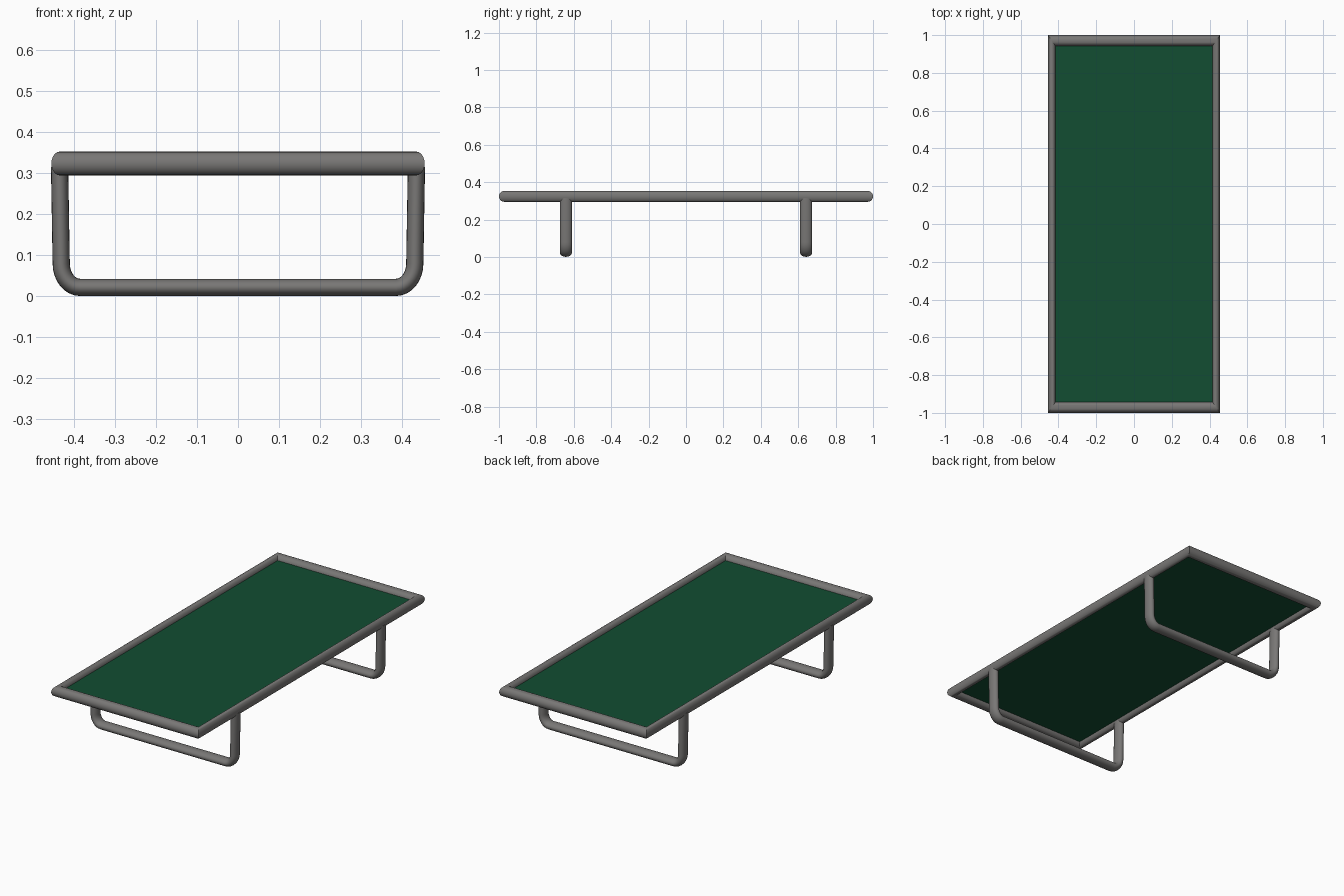
import bpy, bmesh, math
from mathutils import Vector

if "Cube" in bpy.data.objects:
    bpy.data.objects.remove(bpy.data.objects["Cube"])

SIDES = 20


def material(name, rgb):
    m = bpy.data.materials.new(name)
    m.diffuse_color = (*rgb, 1)
    m.use_nodes = True
    m.node_tree.nodes["Principled BSDF"].inputs["Base Color"].default_value = m.diffuse_color
    return m


metal = material("worn grey metal", (0.19, 0.185, 0.18))
cloth = material("dark green canvas", (0.006, 0.075, 0.032))


def tube(name, rings, closed):
    """Skin a list of cross-section rings into a smooth tube."""
    bm = bmesh.new()
    vr = [[bm.verts.new(p) for p in ring] for ring in rings]
    n = len(vr)
    for i in range(n if closed else n - 1):
        a, b = vr[i], vr[(i + 1) % n]
        for j in range(SIDES):
            k = (j + 1) % SIDES
            bm.faces.new((a[j], a[k], b[k], b[j]))
    if not closed:
        bm.faces.new(vr[0])
        bm.faces.new(vr[-1])
    bmesh.ops.recalc_face_normals(bm, faces=bm.faces)
    mesh = bpy.data.meshes.new(name)
    bm.to_mesh(mesh)
    bm.free()
    mesh.materials.append(metal)
    ob = bpy.data.objects.new(name, mesh)
    bpy.context.collection.objects.link(ob)
    bpy.ops.object.select_all(action='DESELECT')
    ob.select_set(True)
    bpy.context.view_layer.objects.active = ob
    bpy.ops.object.shade_smooth_by_angle(angle=math.radians(40))
    return ob


angles = [2 * math.pi * j / SIDES for j in range(SIDES)]

# Rectangular bed frame with mitred corners
corners = [(1, 1), (-1, 1), (-1, -1), (1, -1)]
tube("bed_frame", [[(sx * (0.435 + 0.02 * math.cos(a)),
                     sy * (0.971 + 0.029 * math.cos(a)),
                     0.324 + 0.029 * math.sin(a)) for a in angles]
                   for sx, sy in corners], True)

# U-shaped legs: straight post, rounded bend, floor bar
half = [(0.435, 0.315)]
for i in range(9):
    t = math.pi / 2 * i / 8
    half.append((0.385 + 0.046 * math.cos(t), 0.08 - 0.058 * math.sin(t)))
path = [Vector((x, 0, z)) for x, z in half]
path += [Vector((-x, 0, z)) for x, z in reversed(half)]

for name, y in (("front_leg", -0.642), ("back_leg", 0.642)):
    rings = []
    for i, p in enumerate(path):
        d = (path[min(i + 1, len(path) - 1)] - path[max(i - 1, 0)]).normalized()
        if i in (0, len(path) - 1):
            d = Vector((0, 0, 1 if i else -1))
        elif i in (1, len(path) - 2):
            d = Vector((0, 0, -1 if i == 1 else 1))
        elif i in (9, 10):
            d = Vector((-1, 0, 0))
        side = Vector((d.z, 0, -d.x))
        rings.append([p + side * 0.021 * math.cos(a)
                      + Vector((0, y + 0.032 * math.sin(a), 0)) for a in angles])
    tube(name, rings, False)

# Stretched canvas, edges buried in the frame
bpy.ops.mesh.primitive_cube_add(size=1, location=(0, 0, 0.324))
canvas = bpy.context.object
canvas.name = "canvas"
canvas.scale = (0.85, 1.91, 0.008)
canvas.data.materials.append(cloth)
